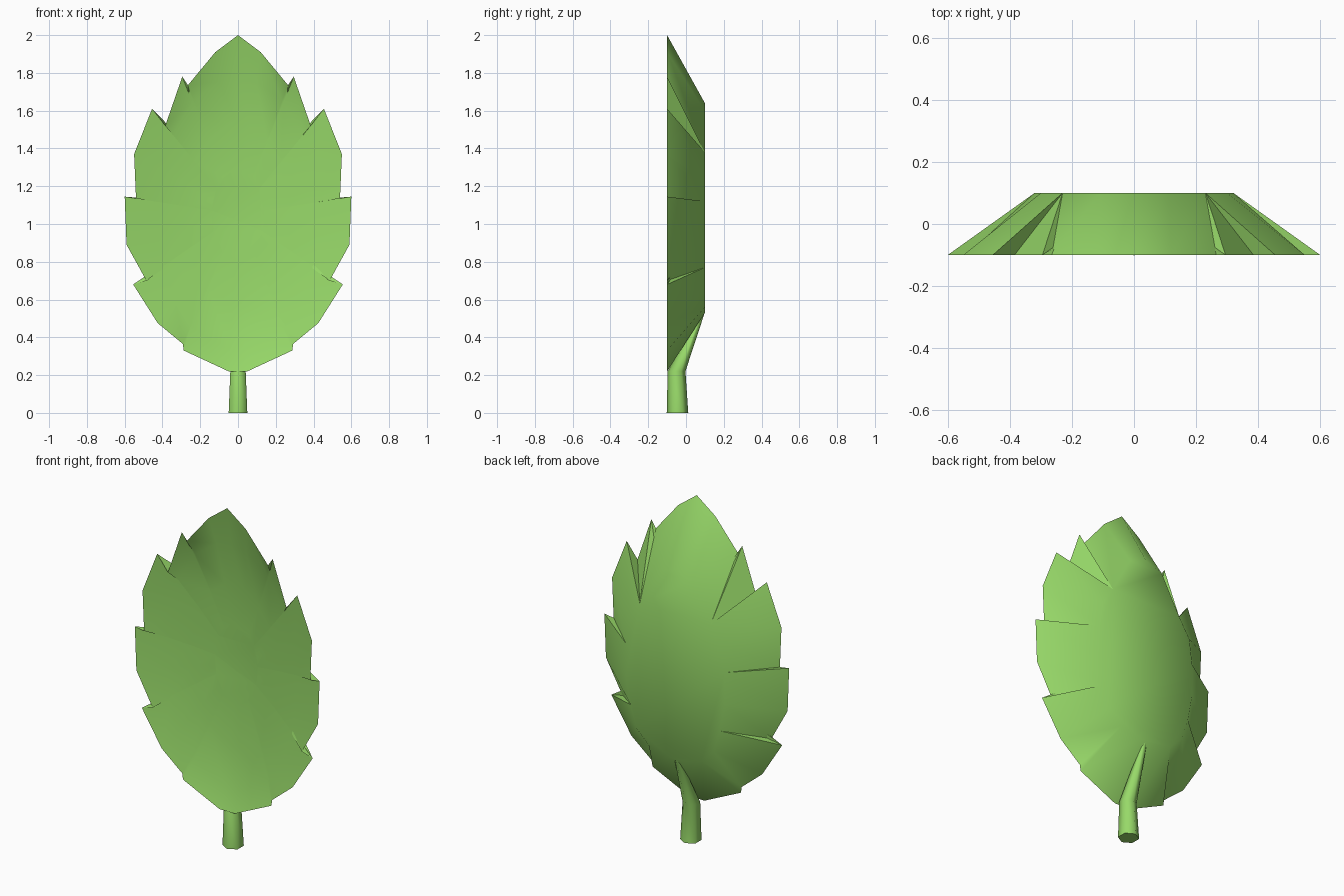
import bpy, bmesh, math

if "Cube" in bpy.data.objects:
    bpy.data.objects.remove(bpy.data.objects["Cube"])

green = bpy.data.materials.new("leaf_green")
green.diffuse_color = (0.31, 0.69, 0.14, 1)
green.use_nodes = True
green.node_tree.nodes["Principled BSDF"].inputs["Base Color"].default_value = green.diffuse_color

FRONT, BACK = -0.10, 0.10
DISH = 0.09          # depth of the hollow in the front
MID_Z = 1.05         # height of the hollow's centre

# Right half, tip to base: rim point (x, z) and the back-ridge point it slopes to.
# A notch and its tooth share one ridge point, which makes the tooth walls.
HALF = [
    ((0.00, 2.00), (0.00, 1.64)),
    ((0.12, 1.91), (0.11, 1.60)),
    ((0.265, 1.735), (0.23, 1.38)), ((0.295, 1.78), (0.23, 1.38)),
    ((0.385, 1.52), (0.23, 1.38)), ((0.455, 1.61), (0.23, 1.38)),
    ((0.55, 1.37), (0.30, 1.27)),
    ((0.54, 1.135), (0.32, 1.12)), ((0.60, 1.145), (0.32, 1.12)),
    ((0.59, 0.89), (0.32, 0.93)),
    ((0.485, 0.70), (0.29, 0.77)), ((0.555, 0.68), (0.29, 0.77)),
    ((0.425, 0.475), (0.25, 0.64)),
    ((0.292, 0.365), (0.17, 0.56)), ((0.287, 0.33), (0.17, 0.56)),
    ((0.05, 0.22), (0.04, 0.53)),
]


def finish(bm, name, angle):
    bmesh.ops.recalc_face_normals(bm, faces=bm.faces)
    mesh = bpy.data.meshes.new(name)
    bm.to_mesh(mesh)
    bm.free()
    mesh.materials.append(green)
    ob = bpy.data.objects.new(name, mesh)
    bpy.context.collection.objects.link(ob)
    bpy.ops.object.select_all(action='DESELECT')
    ob.select_set(True)
    bpy.context.view_layer.objects.active = ob
    bpy.ops.object.shade_smooth_by_angle(angle=math.radians(angle))


def bridge(bm, a, b):
    for k in range(len(a)):
        n = (k + 1) % len(a)
        corners = list(dict.fromkeys([a[k], a[n], b[n], b[k]]))
        bm.faces.new(corners)


# Leaf blade: serrated sloping sides and a flat ridge at the back
mirrored = [((-o[0], o[1]), (-i[0], i[1])) for o, i in reversed(HALF[1:])]
loop = HALF + mirrored
bm = bmesh.new()
ridge_verts = {}
rim, ridge = [], []
for o, i in loop:
    rim.append(bm.verts.new((o[0], FRONT, o[1])))
    if i not in ridge_verts:
        ridge_verts[i] = bm.verts.new((i[0], BACK, i[1]))
    ridge.append(ridge_verts[i])
bm.faces.new(list(ridge_verts.values()))
bridge(bm, rim, ridge)

# Hollow front: elliptical rings sinking towards the centre
outer = rim
for f in (0.76, 0.5, 0.25):
    ring = []
    for o, _ in loop:
        a = math.atan2((o[1] - MID_Z) / 0.95, o[0] / 0.56)
        ring.append(bm.verts.new((0.56 * f * math.cos(a), FRONT + DISH * (1 - f * f),
                                  MID_Z + 0.95 * f * math.sin(a))))
    bridge(bm, outer, ring)
    outer = ring
bm.faces.new(outer)
finish(bm, "leaf_blade", 70)

# Stem: six-sided, tapering up along the back of the blade
SIDES = 6
bm = bmesh.new()
rings = []
for y, z, r in [(-0.045, 0.0, 0.057), (-0.05, 0.22, 0.047), (0.085, 0.53, 0.014)]:
    rings.append([bm.verts.new((r * math.sin(a), y + r * math.cos(a), z))
                  for a in (2 * math.pi * s / SIDES for s in range(SIDES))])
for low, high in zip(rings, rings[1:]):
    bridge(bm, low, high)
bm.faces.new(rings[0])
bm.faces.new(rings[-1])
finish(bm, "stem", 65)
